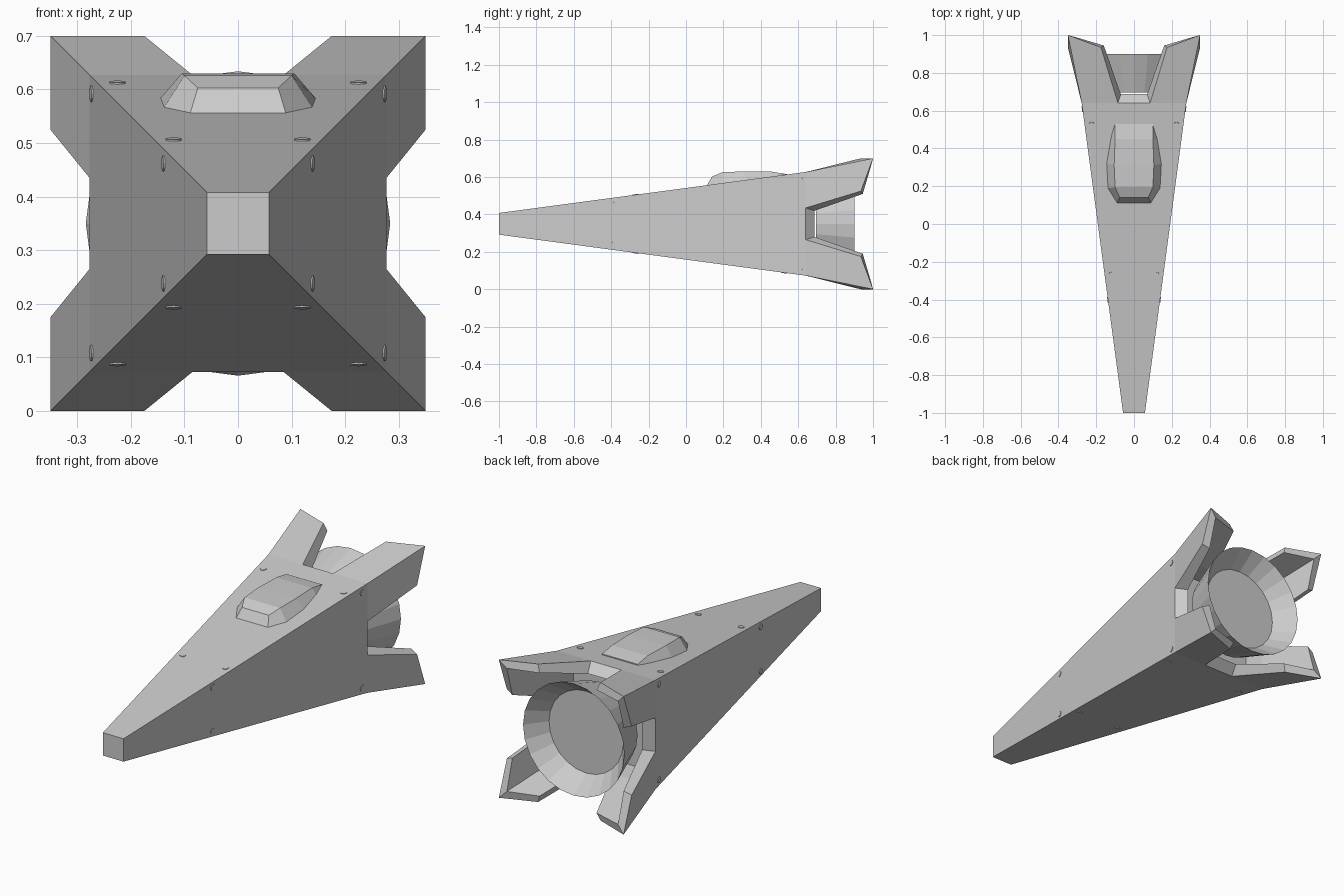
import bpy, bmesh, math
from mathutils import Vector

if "Cube" in bpy.data.objects:
    bpy.data.objects.remove(bpy.data.objects["Cube"])

CZ = 0.35           # height of the long axis
SLOPE = 0.1335      # hull widening per unit of length


def side_point(k, u, y, h):
    """Point on side k (0 top, then quarter turns): u across, h outward."""
    c, s = [(1, 0), (0, 1), (-1, 0), (0, -1)][k]
    return Vector((u * c + h * s, y, CZ - u * s + h * c))


def finish(bm, name):
    bmesh.ops.remove_doubles(bm, verts=bm.verts, dist=0.0005)
    bmesh.ops.recalc_face_normals(bm, faces=bm.faces)
    me = bpy.data.meshes.new(name)
    bm.to_mesh(me)
    bm.free()
    ob = bpy.data.objects.new(name, me)
    bpy.context.collection.objects.link(ob)
    return ob


def add_face(bm, pts):
    bm.faces.new([bm.verts.new(p) for p in pts])


# Hull: tapered square shell with four L-shaped corner fins and an open rear bay
bm = bmesh.new()
P = {  # (u, y, h)
    'nose': (.058, -1, .058), 'A': (.277, .64, .277), 'B': (.35, 1, .35),
    'C': (.175, .935, .35), 'D': (.085, .64, .277),
    'a': (.235, .687, .235), 'b': (.312, .99, .312),
    'c': (.16, .945, .312), 'd': (.07, .687, .235), 'bay': (.225, .58, .225),
}
center = ['-nose +nose +A +D -D -A', '+D -D -d +d', '-d +d +a +bay -bay -a']
fin = ['D A B C', 'd a b c', 'C B b c', 'D C c d']
for k in range(4):
    def pt(key, sign):
        u, y, h = P[key]
        return side_point(k, u * sign, y, h)
    for f in center:
        add_face(bm, [pt(t[1:], -1 if t[0] == '-' else 1) for t in f.split()])
    for sign in (-1, 1):
        for f in fin:
            add_face(bm, [pt(t, sign) for t in f.split()])
for key in ('nose', 'bay'):
    add_face(bm, [side_point(k, *P[key]) for k in range(4)])
finish(bm, "hull")

# Canopy: rows of (base half width, base y, top half width, top y, top z)
rows = [(.09, .11, .075, .14, .603), (.14, .19, .1, .195, .626),
        (.147, .32, .105, .31, .63), (.125, .45, .1, .45, .63),
        (.1, .53, .1, .53, .617)]
bm = bmesh.new()
loops = []
for bw, by, tw, ty, tz in rows:
    bz = CZ + .058 + SLOPE * (by + 1) - .003
    loops.append([bm.verts.new(p) for p in
                  ((-bw, by, bz), (-tw, ty, tz), (tw, ty, tz), (bw, by, bz))])
for r, q in zip(loops, loops[1:]):
    for i in range(4):
        j = (i + 1) % 4
        bm.faces.new((r[i], r[j], q[j], q[i]))
bm.faces.new(loops[0])
bm.faces.new(loops[-1])
finish(bm, "canopy")

# Engine nozzle: flared outside, recessed disc inside
N = 24
bm = bmesh.new()
rings = []
for y, r in ((.695, .215), (.9, .284), (.8, .208)):
    rings.append([bm.verts.new((r * math.sin(2 * math.pi * i / N), y,
                                CZ + r * math.cos(2 * math.pi * i / N)))
                  for i in range(N)])
for r, q in zip(rings, rings[1:]):
    for i in range(N):
        j = (i + 1) % N
        bm.faces.new((r[i], r[j], q[j], q[i]))
bm.faces.new(rings[0])
bm.faces.new(rings[2])
finish(bm, "engine_nozzle")

# Rivets: four small raised discs on every hull side
bm = bmesh.new()
tilt = Vector((0, 1, SLOPE)).normalized()
for k in range(4):
    spots = [(.225, .525), (.12, -.27)] if k % 2 == 0 else [(.242, .607), (.112, -.4)]
    for u, y in spots:
        for sign in (-1, 1):
            h = .058 + SLOPE * (y + 1)
            caps = []
            for lift in (-.004, .003):
                ring = []
                for i in range(12):
                    a = 2 * math.pi * i / 12
                    d = .015 * math.sin(a)
                    p = side_point(k, sign * u + .015 * math.cos(a),
                                   y + d * tilt.y - lift * tilt.z,
                                   h + d * tilt.z + lift * tilt.y)
                    ring.append(bm.verts.new(p))
                bm.faces.new(ring)
                caps.append(ring)
            for i in range(12):
                j = (i + 1) % 12
                bm.faces.new((caps[0][i], caps[0][j], caps[1][j], caps[1][i]))
finish(bm, "rivets")
